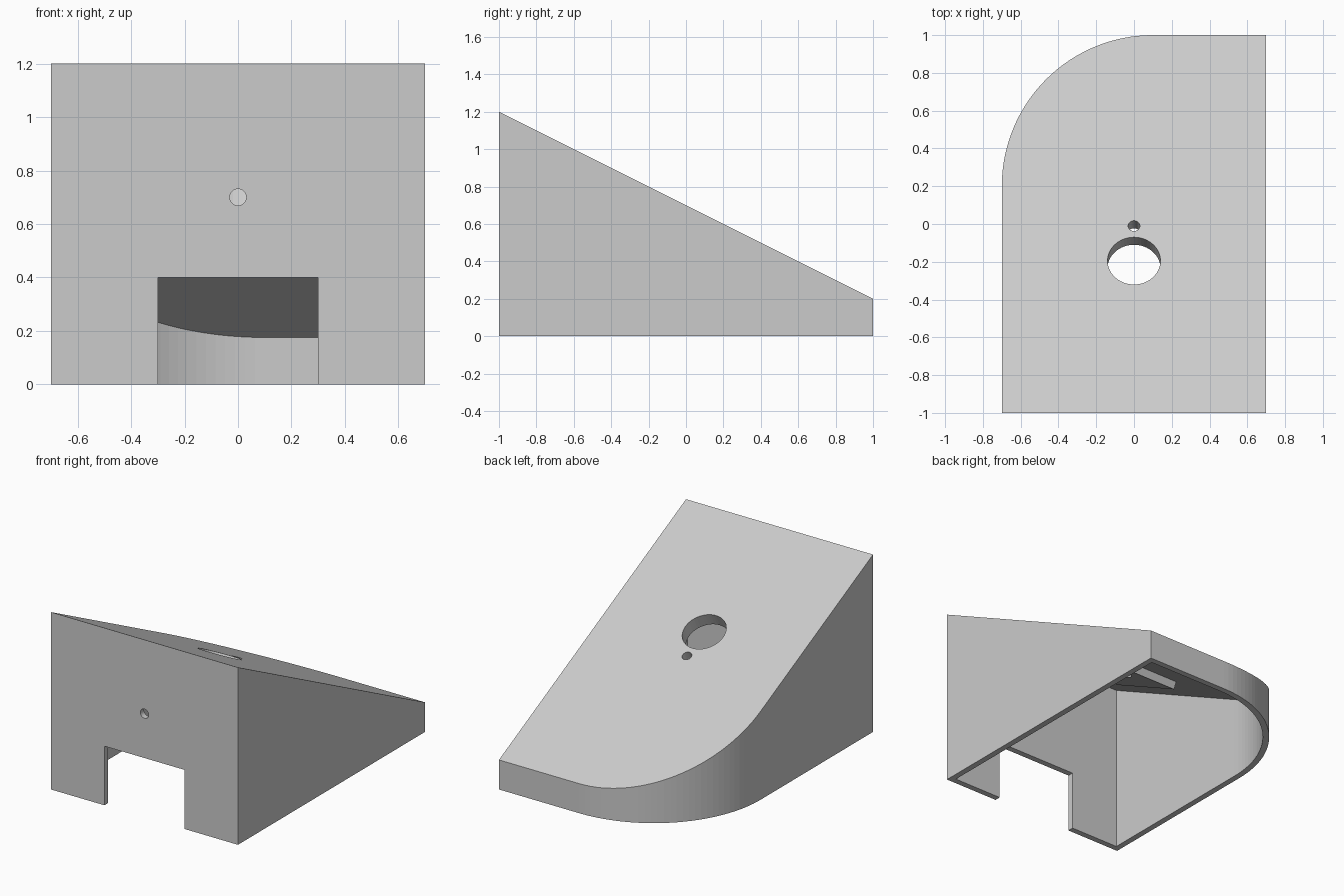
import bpy
import bmesh
from math import sin, cos, pi, atan
from mathutils import Matrix, Vector

old = bpy.data.objects.get("Cube")
if old:
    bpy.data.objects.remove(old, do_unlink=True)

HALF_W, HALF_D, WALL = 0.7, 1.0, 0.04
CORNER_R = 0.8
TILT = -atan(0.5)          # slope of the lid, falling towards the back
DROP = WALL / cos(TILT)    # lid thickness measured vertically

grey = bpy.data.materials.new("light_grey")
grey.use_nodes = True
colour = (0.6, 0.6, 0.6, 1)
grey.diffuse_color = colour
grey.node_tree.nodes["Principled BSDF"].inputs["Base Color"].default_value = colour


def finish(name, bm):
    bmesh.ops.recalc_face_normals(bm, faces=bm.faces)
    mesh = bpy.data.meshes.new(name)
    bm.to_mesh(mesh)
    bm.free()
    mesh.materials.append(grey)
    obj = bpy.data.objects.new(name, mesh)
    bpy.context.collection.objects.link(obj)
    return obj


def wedge(name, inset, bottom, drop):
    """Footprint with one rounded back corner, raised to a sloping top."""
    w, d, r = HALF_W - inset, HALF_D - inset, CORNER_R - inset
    outline = [(-w, -d), (w, -d), (w, d)]
    for i in range(33):
        a = pi / 2 + i / 32 * pi / 2
        outline.append((CORNER_R - HALF_W + r * cos(a), HALF_D - CORNER_R + r * sin(a)))
    bm = bmesh.new()
    low = [bm.verts.new((x, y, bottom)) for x, y in outline]
    high = [bm.verts.new((x, y, 0.7 - 0.5 * y - drop)) for x, y in outline]
    bm.faces.new(low)
    bm.faces.new(high)
    for i in range(len(low)):
        j = (i + 1) % len(low)
        bm.faces.new((low[i], low[j], high[j], high[i]))
    return finish(name, bm)


def box(name, size, matrix):
    bm = bmesh.new()
    bmesh.ops.create_cube(bm, size=1, matrix=matrix @ Matrix.Diagonal((*size, 1)))
    return finish(name, bm)


def drill(name, radius, depth, matrix):
    bm = bmesh.new()
    bmesh.ops.create_cone(bm, cap_ends=True, segments=48, radius1=radius,
                          radius2=radius, depth=depth, matrix=matrix)
    return finish(name, bm)


def combine(target, tool, operation):
    mod = target.modifiers.new(operation.lower(), "BOOLEAN")
    mod.operation, mod.object, mod.solver = operation, tool, "EXACT"
    bpy.context.view_layer.objects.active = target
    bpy.ops.object.modifier_apply(modifier=mod.name)
    bpy.data.objects.remove(tool, do_unlink=True)


def on_lid(y, depth=0.0):
    """Frame on the lid at y, its z axis square to the slope."""
    frame = Matrix.Translation((0, y, 0.7 - 0.5 * y)) @ Matrix.Rotation(TILT, 4, "X")
    return frame @ Matrix.Translation((0, 0, -depth))


# Hollow sloping housing, open underneath
housing = wedge("housing", 0, 0, 0)
combine(housing, wedge("cavity", WALL, -0.2, DROP), "DIFFERENCE")

# Thickened pad under the lid
combine(housing, box("pad", (0.68, 0.62, 0.07), on_lid(-0.25, 0.055)), "UNION")

# Large and small holes square to the lid
combine(housing, drill("large_hole", 0.14, 0.4, on_lid(-0.195)), "DIFFERENCE")
combine(housing, drill("small_hole", 0.031, 0.4, on_lid(-0.01)), "DIFFERENCE")

# Front wall: doorway and round hole
combine(housing, box("doorway", (0.6, 0.2, 0.8), Matrix.Translation((0, -HALF_D, 0))), "DIFFERENCE")
front = Matrix.Translation((0, -HALF_D, 0.7)) @ Matrix.Rotation(pi / 2, 4, "X")
combine(housing, drill("front_hole", 0.031, 0.2, front), "DIFFERENCE")
